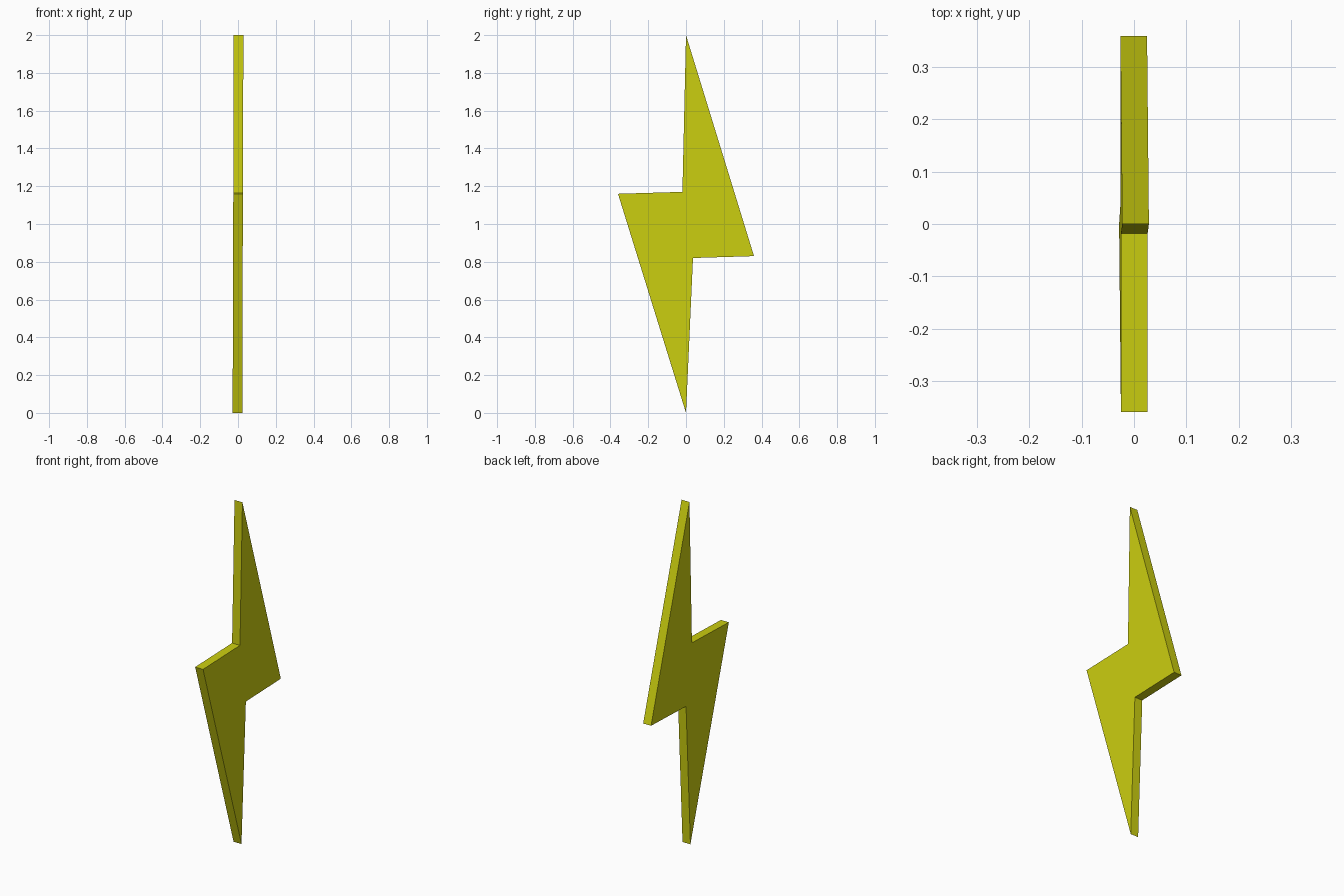
import bpy
import bmesh
from mathutils import Matrix, Vector

if "Cube" in bpy.data.objects:
    bpy.data.objects.remove(bpy.data.objects["Cube"])

# Bolt outline in the y-z plane
OUTLINE = [(0.0, 0.0), (0.037, 0.82), (0.36, 0.83),
           (0.0, 2.0), (-0.019, 1.17), (-0.36, 1.16)]
THICKNESS = 0.051
LEAN = 0.003  # slight sideways lean about mid height

bm = bmesh.new()
face = bm.faces.new([bm.verts.new((-THICKNESS / 2, y, z)) for y, z in OUTLINE])

# Extrude the outline into a flat plate
ext = bmesh.ops.extrude_face_region(bm, geom=[face], use_keep_orig=True)
moved = [g for g in ext["geom"] if isinstance(g, bmesh.types.BMVert)]
bmesh.ops.translate(bm, verts=moved, vec=Vector((THICKNESS, 0, 0)))
for v in bm.verts:
    v.co.x += LEAN * (v.co.z - 1.0)
bmesh.ops.recalc_face_normals(bm, faces=bm.faces)

mesh = bpy.data.meshes.new("lightning_bolt")
bm.to_mesh(mesh)
bm.free()
bolt = bpy.data.objects.new("lightning_bolt", mesh)
bpy.context.collection.objects.link(bolt)

# Yellow colour
yellow = bpy.data.materials.new("yellow")
yellow.diffuse_color = (0.6, 0.62, 0.005, 1.0)
yellow.use_nodes = True
yellow.node_tree.nodes["Principled BSDF"].inputs["Base Color"].default_value = yellow.diffuse_color
mesh.materials.append(yellow)
